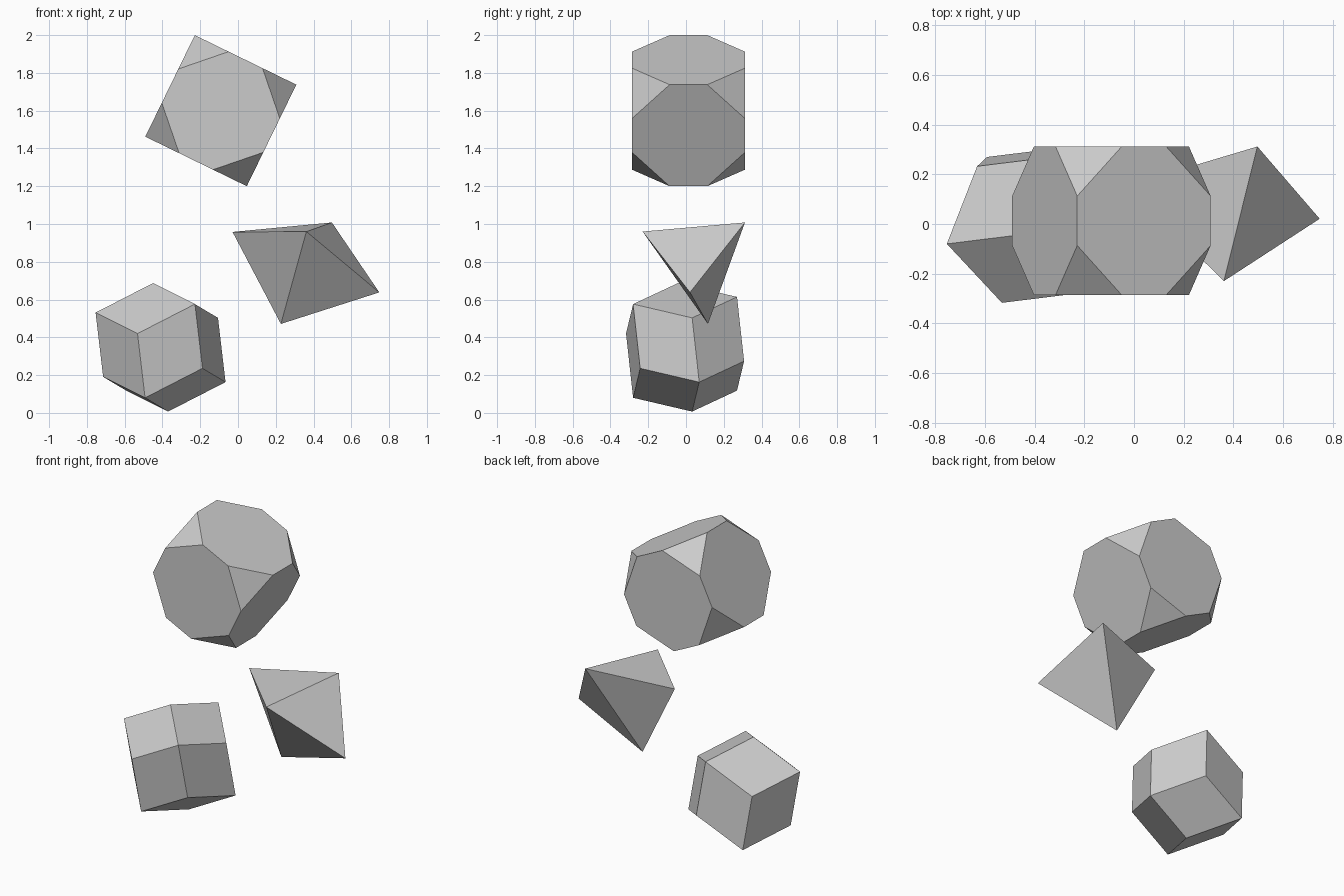
import bpy, bmesh
from math import radians
from itertools import combinations
from mathutils import Vector

if "Cube" in bpy.data.objects:
    bpy.data.objects.remove(bpy.data.objects["Cube"])


def make_object(name, bm, location, rot_y=0.0):
    bmesh.ops.recalc_face_normals(bm, faces=bm.faces)
    mesh = bpy.data.meshes.new(name)
    bm.to_mesh(mesh)
    bm.free()
    obj = bpy.data.objects.new(name, mesh)
    obj.location = location
    obj.rotation_euler.y = rot_y
    bpy.context.collection.objects.link(obj)
    return obj


def solid_from_points(name, points, location):
    """Convex solid around the points, coplanar triangles merged to flat faces."""
    bm = bmesh.new()
    for p in points:
        bm.verts.new(p)
    bmesh.ops.convex_hull(bm, input=bm.verts)
    bmesh.ops.dissolve_limit(bm, angle_limit=radians(1), verts=bm.verts, edges=bm.edges)
    return make_object(name, bm, location)


# Upper solid: cube with its corners cut at a third of each edge
bm = bmesh.new()
bmesh.ops.create_cube(bm, size=0.598)
bmesh.ops.bevel(bm, geom=bm.verts[:], offset=0.598 / 3, offset_type='OFFSET',
                segments=1, profile=0.5, affect='VERTICES')
make_object("truncated_cube", bm, (-0.091, 0.013, 1.6), radians(26))

# Lower left solid: rhombic dodecahedron from its four edge directions
e = [Vector((0.304, 0.0375, 0.156)), Vector((-0.222, 0.2375, 0.111)),
     Vector((0.040, 0.0375, -0.340))]
e.append(-(e[0] + e[1] + e[2]))
corners = e + [-v for v in e] + [a + b for a, b in combinations(e, 2)]
solid_from_points("rhombic_dodecahedron", corners, (-0.41, -0.005, 0.347))

# Middle right solid: triangular bipyramid, three belt corners and two tips
belt = [(0.362, -0.230, 0.960), (0.497, 0.312, 1.008), (0.227, 0.116, 0.471)]
tips = [(-0.029, 0.155, 0.958), (0.748, 0.021, 0.638)]
solid_from_points("triangular_bipyramid", belt + tips, (0, 0, 0))
